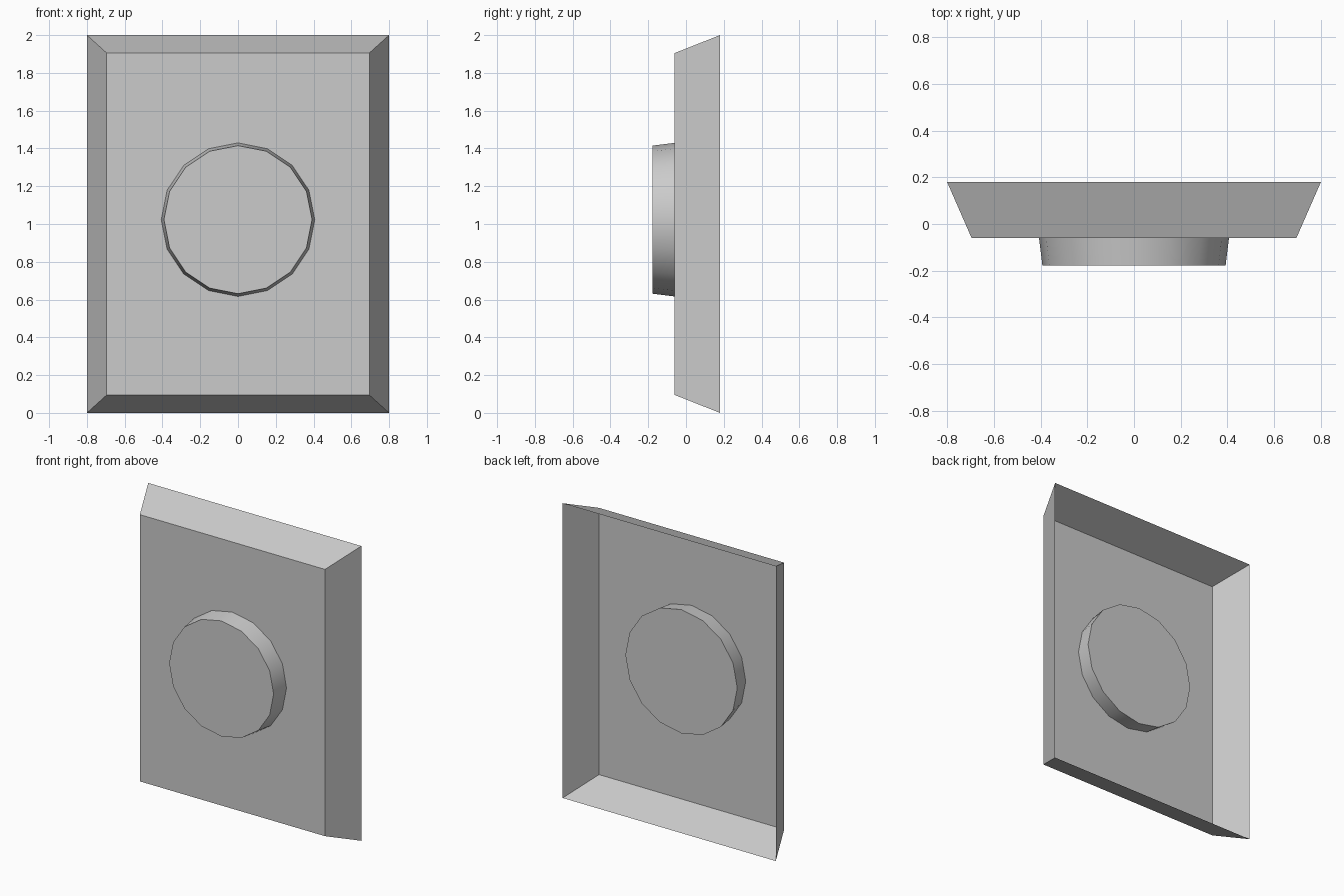
import bpy
import bmesh
import math
from mathutils import Matrix

cube = bpy.data.objects.get("Cube")
if cube:
    bpy.data.objects.remove(cube, do_unlink=True)

# Single flat grey
grey = bpy.data.materials.new("plain_grey")
grey.use_nodes = True
colour = (0.6, 0.6, 0.6, 1)
grey.diffuse_color = colour
grey.node_tree.nodes["Principled BSDF"].inputs["Base Color"].default_value = colour


def add_object(name, bm):
    mesh = bpy.data.meshes.new(name)
    bm.to_mesh(mesh)
    bm.free()
    mesh.materials.append(grey)
    obj = bpy.data.objects.new(name, mesh)
    bpy.context.collection.objects.link(obj)
    return obj


# Cover plate: thin flared shell, open at the back
def ring(bm, half_width, half_height, y):
    corners = ((-1, -1), (1, -1), (1, 1), (-1, 1))
    return [bm.verts.new((sx * half_width, y, 1 + sz * half_height)) for sx, sz in corners]


bm = bmesh.new()
front = ring(bm, 0.695, 0.905, -0.06)
back = ring(bm, 0.8, 1.0, 0.18)
bm.faces.new(front)
for i in range(4):
    j = (i + 1) % 4
    bm.faces.new((front[j], front[i], back[i], back[j]))
add_object("cover_plate", bm)

# Round knob: tapered disc passing through the plate
bm = bmesh.new()
start, end = -0.178, 0.05
place = Matrix.Translation((0, (start + end) / 2, 1.023)) @ Matrix.Rotation(math.pi / 2, 4, "X")
bmesh.ops.create_cone(bm, cap_ends=True, segments=16, radius1=0.42, radius2=0.392,
                      depth=end - start, matrix=place)
knob = add_object("round_knob", bm)
bpy.ops.object.select_all(action="DESELECT")
knob.select_set(True)
bpy.context.view_layer.objects.active = knob
bpy.ops.object.shade_smooth_by_angle(angle=math.radians(40))
